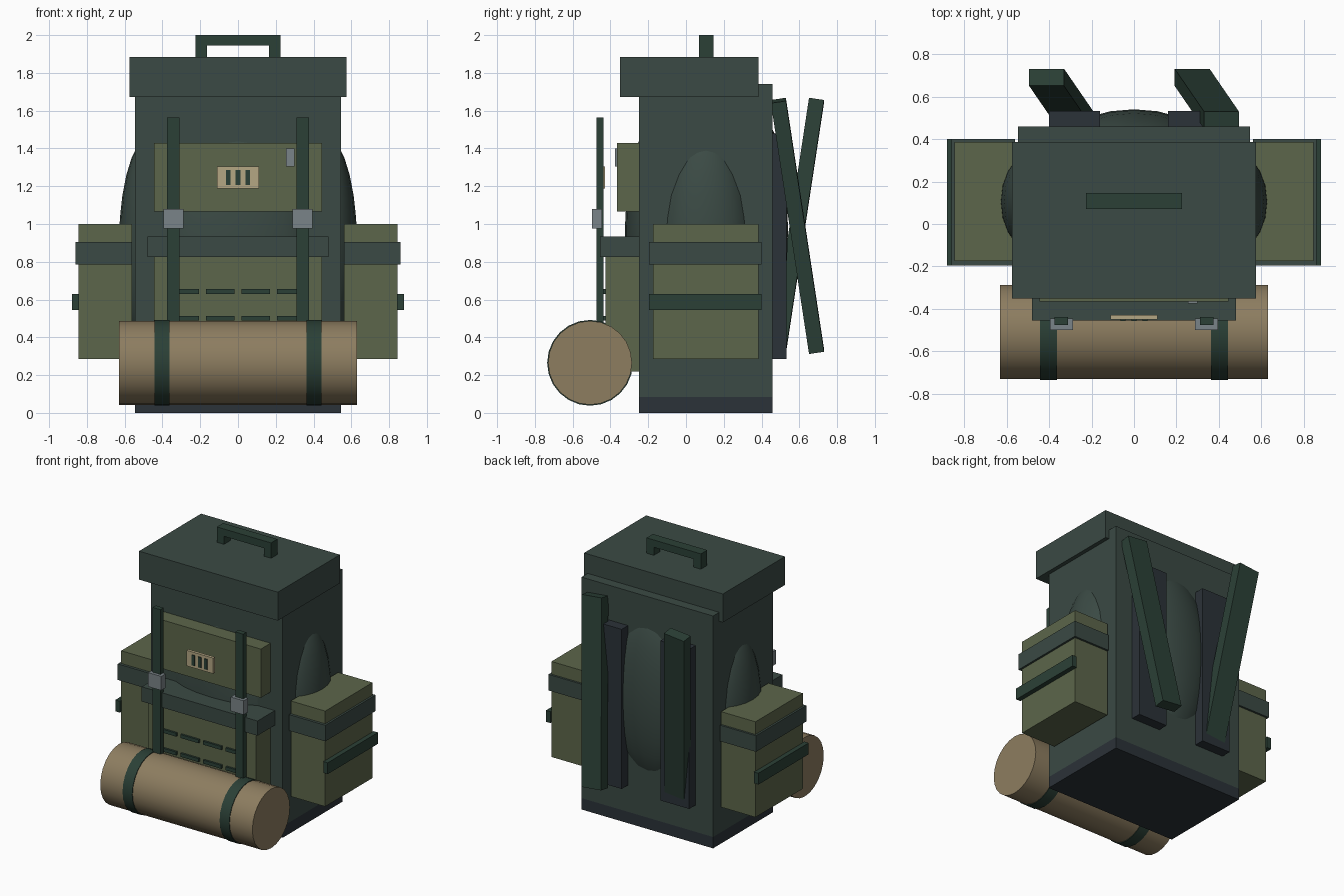
import bpy
import math

if "Cube" in bpy.data.objects:
    bpy.data.objects.remove(bpy.data.objects["Cube"])


def material(name, r, g, b):
    m = bpy.data.materials.new(name)
    m.diffuse_color = (r, g, b, 1)
    m.use_nodes = True
    m.node_tree.nodes["Principled BSDF"].inputs["Base Color"].default_value = m.diffuse_color
    return m


CANVAS = material("canvas", 0.043, 0.068, 0.058)
OLIVE = material("olive", 0.107, 0.133, 0.069)
WEBBING = material("webbing", 0.024, 0.051, 0.037)
DARK = material("dark_base", 0.024, 0.032, 0.040)
TAN = material("tan", 0.266, 0.205, 0.117)
PATCH = material("patch", 0.46, 0.39, 0.23)
METAL = material("metal", 0.195, 0.23, 0.246)


def finish(name, mat):
    ob = bpy.context.object
    ob.name = name
    ob.data.materials.append(mat)
    return ob


def box(name, x, y, z, mat):
    """Box from (min, max) ranges."""
    bpy.ops.mesh.primitive_cube_add(size=1, location=[sum(r) / 2 for r in (x, y, z)])
    ob = finish(name, mat)
    ob.scale = [r[1] - r[0] for r in (x, y, z)]
    bpy.ops.object.transform_apply(location=False, rotation=False, scale=True)
    return ob


def pair(name, x, y, z, mat):
    """The same box on both sides of x = 0."""
    box(name + "_right", x, y, z, mat)
    box(name + "_left", (-x[1], -x[0]), y, z, mat)


def bulge(name, loc, radii, mat):
    bpy.ops.mesh.primitive_uv_sphere_add(segments=20, ring_count=14, radius=1, location=loc)
    ob = finish(name, mat)
    ob.scale = radii
    bpy.ops.object.transform_apply(location=False, rotation=False, scale=True)
    bpy.ops.object.shade_smooth()


def tube(name, x, radius, mat):
    """Cylinder along x on the bedroll axis."""
    bpy.ops.mesh.primitive_cylinder_add(
        vertices=24, radius=radius, depth=x[1] - x[0],
        location=((x[0] + x[1]) / 2, -0.508, 0.265), rotation=(0, math.pi / 2, 0))
    finish(name, mat)
    bpy.ops.object.shade_smooth_by_angle(angle=math.radians(40))


# Main body, base, back panel and lid
box("body", (-0.545, 0.545), (-0.25, 0.42), (0.085, 1.68), CANVAS)
box("base", (-0.545, 0.545), (-0.25, 0.458), (0, 0.085), DARK)
box("back_panel", (-0.545, 0.545), (0.38, 0.458), (0.085, 1.74), CANVAS)
box("lid", (-0.575, 0.575), (-0.35, 0.385), (1.672, 1.885), CANVAS)

# Stuffed bulges on all four sides
for s, side in ((1, "right"), (-1, "left")):
    bulge("bulge_" + side, (s * 0.45, 0.105, 0.9), (0.18, 0.25, 0.58), CANVAS)
bulge("bulge_front", (0, -0.15, 0.9), (0.42, 0.175, 0.66), CANVAS)
bulge("bulge_back", (0, 0.35, 0.97), (0.36, 0.19, 0.65), CANVAS)

# Carry handle
pair("handle_post", (0.165, 0.225), (0.07, 0.145), (1.88, 1.945), WEBBING)
box("handle_grip", (-0.225, 0.225), (0.07, 0.145), (1.945, 2.0), WEBBING)

# Front pockets and flap
box("upper_pocket", (-0.445, 0.445), (-0.365, -0.25), (1.065, 1.43), OLIVE)
box("lower_pocket", (-0.445, 0.445), (-0.425, -0.25), (0.22, 0.83), OLIVE)
box("pocket_flap", (-0.48, 0.48), (-0.455, -0.25), (0.825, 0.935), CANVAS)
box("zip_pull", (0.255, 0.30), (-0.375, -0.36), (1.305, 1.40), METAL)

# Rows of webbing loops on the lower pocket
for row in range(3):
    z = 0.36 + row * 0.141
    for col in range(4):
        x = (col - 1.5) * 0.187
        box(f"webbing_loop_{row}_{col}", (x - 0.075, x + 0.075),
            (-0.44, -0.42), (z - 0.013, z + 0.013), WEBBING)

# Patch with three plain bars
box("patch", (-0.11, 0.11), (-0.45, -0.428), (1.188, 1.305), PATCH)
for i in (-1, 0, 1):
    box(f"patch_bar_{i + 2}", (i * 0.052 - 0.012, i * 0.052 + 0.012),
        (-0.457, -0.445), (1.207, 1.285), WEBBING)

# Front compression straps with buckles
pair("front_strap", (0.31, 0.375), (-0.475, -0.437), (0.45, 1.565), WEBBING)
pair("buckle", (0.288, 0.395), (-0.498, -0.445), (0.975, 1.08), METAL)

# Side pockets with flap bands and straps
pair("side_pocket", (0.56, 0.845), (-0.175, 0.385), (0.285, 1.0), OLIVE)
pair("side_pocket_band", (0.56, 0.86), (-0.195, 0.40), (0.785, 0.905), CANVAS)
pair("side_pocket_strap", (0.843, 0.88), (-0.195, 0.40), (0.545, 0.63), WEBBING)

# Bedroll and its two bands
tube("bedroll", (-0.63, 0.63), 0.222, TAN)
tube("bedroll_band_right", (0.362, 0.442), 0.227, WEBBING)
tube("bedroll_band_left", (-0.442, -0.362), 0.227, WEBBING)

# Back pads and the two oppositely tilted shoulder straps
pair("back_pad", (0.16, 0.40), (0.45, 0.533), (0.285, 1.48), DARK)
for s, side in ((1, "right"), (-1, "left")):
    strap = box("shoulder_strap_" + side, (-0.0825, 0.0825), (-0.04, 0.04),
                (-0.675, 0.675), WEBBING)
    strap.location = (s * 0.3425, 0.59, 0.99)
    strap.rotation_euler = (s * 0.15, s * 0.104, 0)
